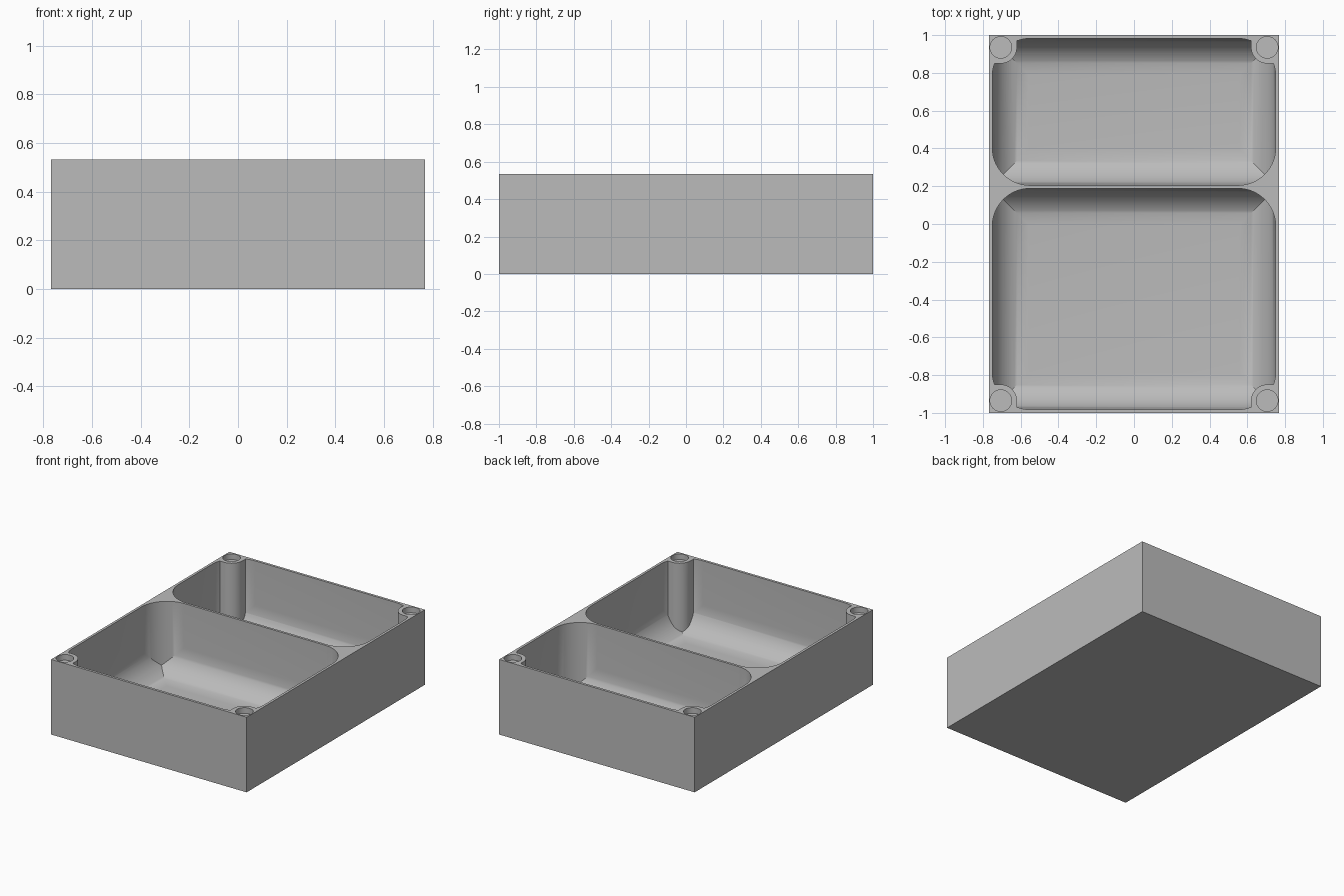
import bpy, bmesh
from math import sin, cos, pi
from mathutils import Vector, Matrix

if "Cube" in bpy.data.objects:
    bpy.data.objects.remove(bpy.data.objects["Cube"])

HALF_X, HALF_Y, HEIGHT = 0.768, 1.0, 0.533
WALL, FLOOR, RADIUS = 0.018, 0.022, 0.2
STEPS = 20
HOLE_X, HOLE_Y, HOLE_R, HOLE_DEPTH = 0.705, 0.935, 0.057, 0.04
POST_R = 0.085
SIGNS = [(sx, sy) for sx in (-1, 1) for sy in (-1, 1)]

grey = bpy.data.materials.new("plain grey")
grey.use_nodes = True
grey.diffuse_color = (0.5, 0.5, 0.5, 1)
grey.node_tree.nodes["Principled BSDF"].inputs["Base Color"].default_value = (0.5, 0.5, 0.5, 1)


def make_object(name, bm):
    bmesh.ops.recalc_face_normals(bm, faces=bm.faces[:])
    mesh = bpy.data.meshes.new(name)
    bm.to_mesh(mesh)
    bm.free()
    mesh.materials.append(grey)
    obj = bpy.data.objects.new(name, mesh)
    bpy.context.collection.objects.link(obj)
    return obj


def block(lo, hi):
    bm = bmesh.new()
    lo, hi = Vector(lo), Vector(hi)
    place = Matrix.Translation((lo + hi) / 2) @ Matrix.Diagonal((*(hi - lo), 1))
    bmesh.ops.create_cube(bm, size=1, matrix=place)
    return bm


def round_edge(bm, centre, radius, a, b):
    """Plane off a convex solid along an arc turning from direction a to b."""
    a, b, centre = Vector(a), Vector(b), Vector(centre)
    for i in range(1, STEPS):
        t = pi / 2 * i / STEPS
        out = a * cos(t) + b * sin(t)
        bmesh.ops.bisect_plane(bm, geom=bm.verts[:] + bm.edges[:] + bm.faces[:],
                               dist=1e-5, plane_co=centre + out * radius,
                               plane_no=out, clear_outer=True)
        rim = [e for e in bm.edges if e.is_boundary]
        if rim:
            bmesh.ops.holes_fill(bm, edges=rim, sides=0)


def subtract(target, cutter):
    mod = target.modifiers.new("cut", 'BOOLEAN')
    mod.operation = 'DIFFERENCE'
    mod.solver = 'EXACT'
    mod.object = cutter
    bpy.context.view_layer.objects.active = target
    bpy.ops.object.modifier_apply(modifier=mod.name)
    bpy.data.objects.remove(cutter)


def corner_post(sx, sy):
    # Square post, rounded on its inward corner, reaching past the outer walls
    xs = sorted((sx * (HOLE_X - POST_R), sx * 1.2))
    ys = sorted((sy * (HOLE_Y - POST_R), sy * 1.4))
    bm = block((xs[0], ys[0], -0.3), (xs[1], ys[1], 1))
    round_edge(bm, (sx * HOLE_X, sy * HOLE_Y, 0), POST_R, (-sx, 0, 0), (0, -sy, 0))
    return make_object("post_cutter", bm)


def pocket(y0, y1, end):
    # Scooped compartment with rounded upright corners and mitred floor curves
    hx = HALF_X - WALL
    cx, cy, hy = hx - RADIUS, (y0 + y1) / 2, (y1 - y0) / 2 - RADIUS
    bm = block((-hx, y0, FLOOR), (hx, y1, 0.8))
    low = FLOOR + RADIUS
    for s in (-1, 1):
        round_edge(bm, (s * cx, cy, low), RADIUS, (s, 0, 0), (0, 0, -1))
        round_edge(bm, (0, cy + s * hy, low), RADIUS, (0, s, 0), (0, 0, -1))
    for sx, sy in SIGNS:
        round_edge(bm, (sx * cx, cy + sy * hy, low), RADIUS, (sx, 0, 0), (0, sy, 0))
    obj = make_object("pocket_cutter", bm)
    for sx in (-1, 1):
        subtract(obj, corner_post(sx, end))
    return obj


# Tray body with two compartments
tray = make_object("tray", block((-HALF_X, -HALF_Y, 0), (HALF_X, HALF_Y, HEIGHT)))
subtract(tray, pocket(-HALF_Y + WALL, 0.188, -1))
subtract(tray, pocket(0.205, HALF_Y - WALL, 1))

# Shallow round recesses in the corner posts
for sx, sy in SIGNS:
    bm = bmesh.new()
    bmesh.ops.create_cone(bm, cap_ends=True, segments=48, radius1=HOLE_R, radius2=HOLE_R,
                          depth=2 * HOLE_DEPTH,
                          matrix=Matrix.Translation((sx * HOLE_X, sy * HOLE_Y, HEIGHT)))
    subtract(tray, make_object("hole_cutter", bm))

# Smooth curves, crisp edges
bpy.ops.object.select_all(action='DESELECT')
tray.select_set(True)
bpy.context.view_layer.objects.active = tray
bpy.ops.object.shade_smooth_by_angle(angle=pi / 6)
